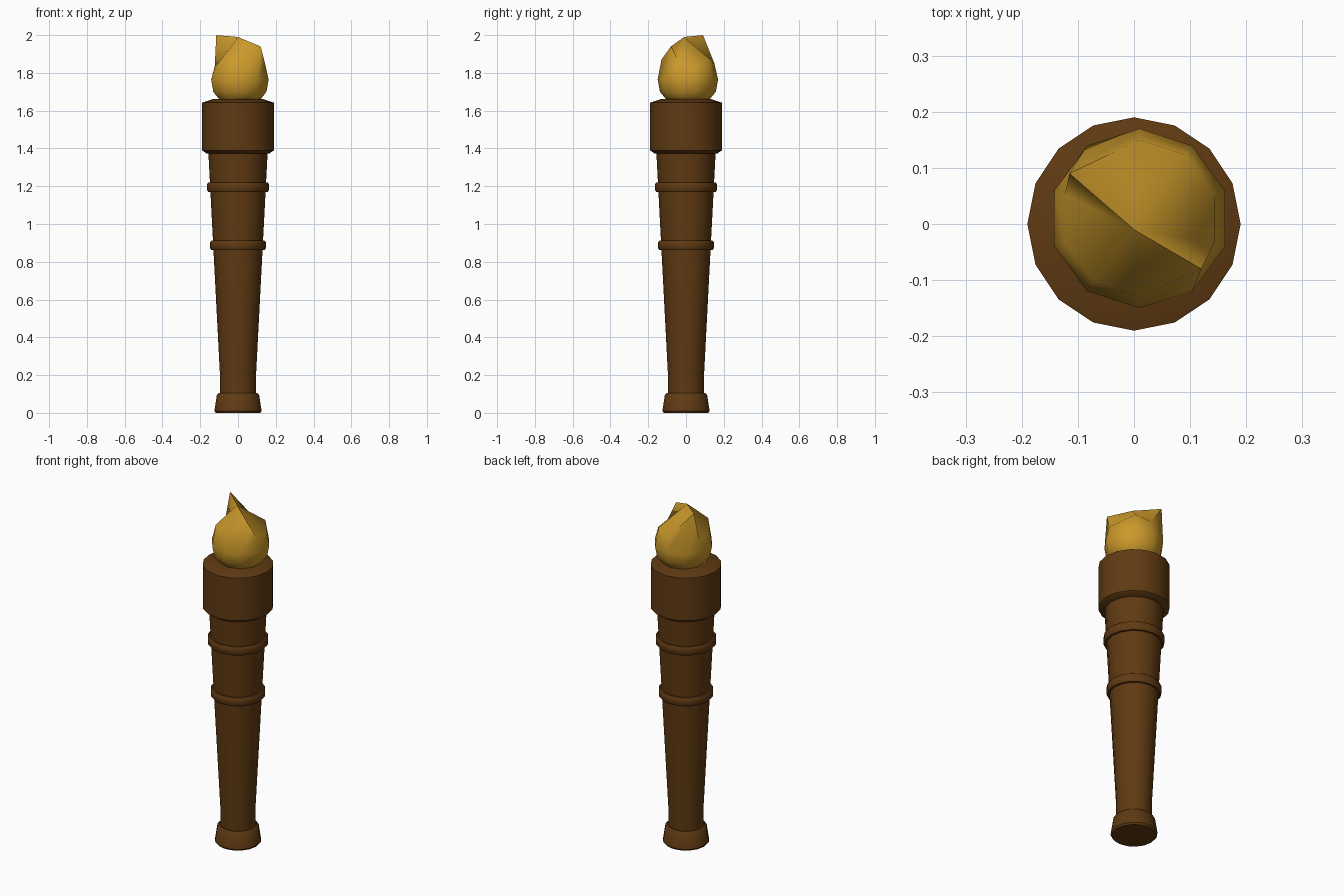
import bpy, bmesh, math

if "Cube" in bpy.data.objects:
    bpy.data.objects.remove(bpy.data.objects["Cube"])

def material(name, col):
    m = bpy.data.materials.new(name)
    m.diffuse_color = (*col, 1)
    m.use_nodes = True
    m.node_tree.nodes["Principled BSDF"].inputs["Base Color"].default_value = m.diffuse_color
    return m

wood = material("dark brown wood", (0.115, 0.042, 0.006))
gold = material("flame gold", (0.60, 0.32, 0.024))

def finish(name, bm, mat, angle):
    bmesh.ops.recalc_face_normals(bm, faces=bm.faces)
    me = bpy.data.meshes.new(name)
    bm.to_mesh(me)
    bm.free()
    me.materials.append(mat)
    ob = bpy.data.objects.new(name, me)
    bpy.context.collection.objects.link(ob)
    bpy.ops.object.select_all(action='DESELECT')
    ob.select_set(True)
    bpy.context.view_layer.objects.active = ob
    bpy.ops.object.shade_smooth_by_angle(angle=math.radians(angle))
    return ob

def bridge(bm, a, b):
    n = len(a)
    for i in range(n):
        j = (i + 1) % n
        bm.faces.new((a[i], a[j], b[j], b[i]))

def lathe(name, profile, mat, sides=16):
    """Turn a (radius, z) profile around z and cap both ends."""
    bm = bmesh.new()
    rings = [[bm.verts.new((r * math.cos(math.tau * i / sides),
                            r * math.sin(math.tau * i / sides), z))
              for i in range(sides)] for r, z in profile]
    for a, b in zip(rings, rings[1:]):
        bridge(bm, a, b)
    bm.faces.new(rings[0])
    bm.faces.new(rings[-1])
    return finish(name, bm, mat, 40)

# Wooden parts, bottom to top
lathe("foot", [(0.118, 0), (0.125, 0.01), (0.112, 0.095), (0.102, 0.105)], wood)
lathe("handle", [(0.095, 0.08), (0.096, 0.21), (0.158, 1.40)], wood)
for name, r, z in (("lower_band", 0.147, 0.887), ("upper_band", 0.163, 1.195)):
    lathe(name, [(r - 0.03, z - 0.025), (r - 0.006, z - 0.025), (r, z - 0.017),
                 (r, z + 0.017), (r - 0.006, z + 0.025), (r - 0.03, z + 0.025)], wood)
lathe("cup", [(0.165, 1.372), (0.19, 1.39), (0.19, 1.642), (0.13, 1.662)], wood)

# Flame: ten-sided bowl with a ragged rim and a central tip
CX = CY = 0.01
bm = bmesh.new()
def ring(r, zs):
    return [bm.verts.new((CX + r * math.cos(math.radians(18 + 36 * i)),
                          CY + r * math.sin(math.radians(18 + 36 * i)), z))
            for i, z in enumerate(zs)]
rings = [ring(r, [z] * 10) for r, z in
         ((0.07, 1.63), (0.115, 1.66), (0.148, 1.70), (0.16, 1.765))]
rim = ring(0.14, [1.84, 1.875, 1.85, 1.86, 1.835, 1.83, 1.89, 1.87, 1.94, 1.85])
rim[3].co = (-0.115, 0.09, 2.0)     # tall rear tongue
rim[8].co = (0.12, -0.08, 1.94)     # front tongue
rings.append(rim)
for a, b in zip(rings, rings[1:]):
    bridge(bm, a, b)
bm.faces.new(rings[0])
tip = bm.verts.new((0, -0.01, 1.99))
for i in range(10):
    bm.faces.new((rim[i], rim[(i + 1) % 10], tip))
finish("flame", bm, gold, 60)
